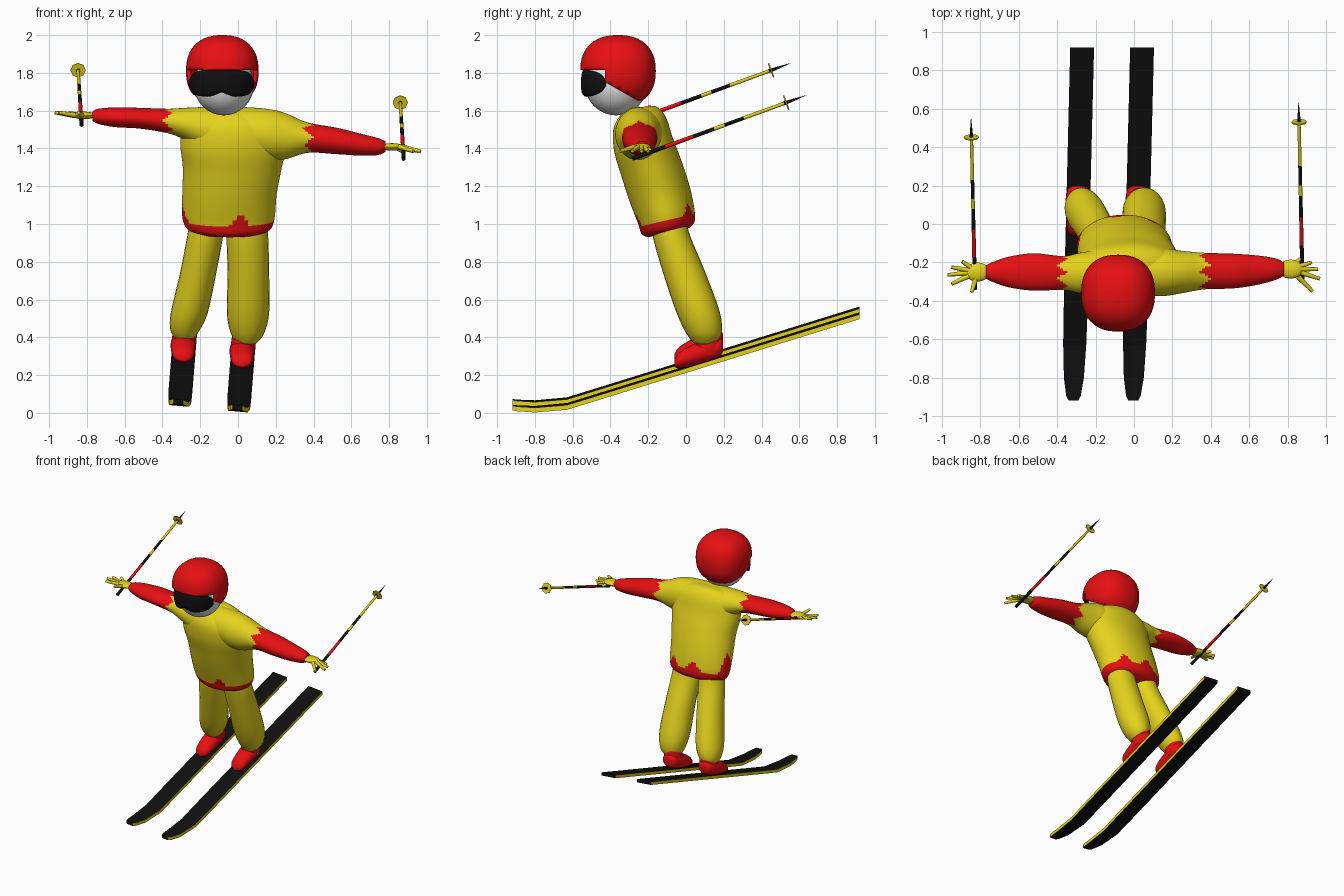
import bpy, bmesh, math
from mathutils import Vector

if "Cube" in bpy.data.objects:
    bpy.data.objects.remove(bpy.data.objects["Cube"])


def material(name, rgb):
    m = bpy.data.materials.new(name)
    m.diffuse_color = (*rgb, 1)
    m.use_nodes = True
    m.node_tree.nodes["Principled BSDF"].inputs["Base Color"].default_value = m.diffuse_color
    return m


YELLOW, RED, BLACK, WHITE = range(4)
MATS = [material("suit yellow", (.78, .65, .012)), material("bright red", (.8, .005, .006)),
        material("black", (.005, .005, .005)), material("face white", (.8, .8, .8))]


def finish(name, bm, mat=None, rule=None, smooth=True):
    """Turn a bmesh into an object, coloured whole or by a face rule."""
    bmesh.ops.recalc_face_normals(bm, faces=bm.faces)
    bm.normal_update()
    for f in bm.faces:
        if rule:
            f.material_index = rule(f)
        elif mat is not None:
            f.material_index = mat
    me = bpy.data.meshes.new(name)
    bm.to_mesh(me)
    bm.free()
    for m in MATS:
        me.materials.append(m)
    ob = bpy.data.objects.new(name, me)
    bpy.context.collection.objects.link(ob)
    if smooth:
        bpy.ops.object.select_all(action='DESELECT')
        ob.select_set(True)
        bpy.context.view_layer.objects.active = ob
        bpy.ops.object.shade_smooth_by_angle(angle=math.radians(50))
    return ob


def spline(rows, steps):
    """Catmull-Rom interpolation of section rows."""
    out = []
    for i in range(len(rows) - 1):
        a, b, c, d = (rows[min(max(i + k, 0), len(rows) - 1)] for k in (-1, 0, 1, 2))
        for s in range(steps):
            t = s / steps
            out.append([q + .5 * t * (r - p + t * (2 * p - 5 * q + 4 * r - s2 + t * (3 * (q - r) + s2 - p)))
                        for p, q, r, s2 in zip(a, b, c, d)])
    return out + [list(rows[-1])]


def loft(name, rows, axis, mat=None, rule=None, n=24, steps=4, tilt=0):
    """Elliptical rings (x, y, z, r1, r2) stacked along an axis."""
    bm = bmesh.new()
    u, v = [k for k in range(3) if k != axis]
    rings = []
    for row in spline(rows, steps):
        ring = []
        for k in range(n):
            a = 2 * math.pi * k / n
            co = row[:3]
            co[u] += row[3] * math.cos(a)
            co[v] += row[4] * math.sin(a)
            co[2] += tilt * (co[1] - row[1])
            ring.append(bm.verts.new(co))
        rings.append(ring)
    for r, s in zip(rings, rings[1:]):
        for k in range(n):
            bm.faces.new((r[k], r[(k + 1) % n], s[(k + 1) % n], s[k]))
    bm.faces.new(rings[0])
    bm.faces.new(rings[-1])
    return finish(name, bm, mat, rule)


def rod(bm, p, q, r1, r2, mat, n=10):
    """Add a tapered cylinder from p to q."""
    p, q = Vector(p), Vector(q)
    new = bmesh.ops.create_cone(bm, cap_ends=True, segments=n, radius1=r1, radius2=r2, depth=(q - p).length)["verts"]
    rot = (q - p).to_track_quat('Z', 'Y')
    for v in new:
        v.co = rot @ v.co + (p + q) / 2
    for f in {f for v in new for f in v.link_faces}:
        f.material_index = mat


def ball(bm, centre, radii, power=2, segs=32):
    """Add a (super)ellipsoid."""
    for v in bmesh.ops.create_uvsphere(bm, u_segments=segs, v_segments=segs // 2, radius=1)["verts"]:
        k = sum(abs(c) ** power for c in v.co) ** (-1 / power)
        v.co = [c + w * k * r for c, w, r in zip(centre, v.co, radii)]


# Jersey body with a toothed red hem: (angle, half width, height) of each tooth
TEETH = [(-76, 14, .075), (180, 32, .17), (100, 16, .08), (52, 16, .07)]


def hem_rule(f):
    c = f.calc_center_median()
    a = math.degrees(math.atan2((c.y + .105) / .15, (c.x + .05) / .245))
    edge = 1.02
    for ang, wide, high in TEETH:
        off = abs((a - ang + 180) % 360 - 180)
        edge = max(edge, 1.02 + high * (1 - off / wide))
    return RED if c.z - .23 * (c.y + .1) < edge else YELLOW


loft("jersey_body", [
    (-.045, -.09, .955, .18, .11), (-.048, -.095, .98, .225, .14), (-.05, -.105, 1.04, .245, .15),
    (-.045, -.14, 1.16, .25, .16), (-.03, -.185, 1.3, .262, .16), (-.025, -.225, 1.42, .28, .155),
    (-.03, -.245, 1.53, .26, .14), (-.05, -.25, 1.595, .17, .1), (-.06, -.25, 1.615, .08, .05),
], 2, rule=hem_rule, n=72, steps=8, tilt=.23)


# Both sleeves in one sweep through the shoulders, red beyond a zigzag line
def sleeve_rule(f):
    c = f.calc_center_median()
    a = math.atan2(c.z - (1.545 if c.x < 0 else 1.46), c.y + .25) / (2 * math.pi) * 6
    zig = abs(a % 1 - .5) * 2
    return RED if abs(c.x) > .345 + .055 * zig else YELLOW


loft("sleeves", [
    (-.77, -.25, 1.57, .035, .025), (-.74, -.25, 1.57, .05, .04), (-.65, -.25, 1.565, .08, .052),
    (-.52, -.25, 1.56, .097, .055), (-.37, -.255, 1.545, .088, .065), (-.28, -.255, 1.53, .105, .085),
    (-.15, -.25, 1.5, .12, .12), (0, -.25, 1.49, .12, .13), (.15, -.25, 1.475, .125, .135),
    (.25, -.25, 1.465, .11, .122), (.37, -.245, 1.457, .095, .08), (.52, -.245, 1.44, .09, .07),
    (.65, -.24, 1.42, .075, .058), (.74, -.235, 1.41, .055, .045), (.78, -.235, 1.41, .035, .028),
], 0, rule=sleeve_rule, n=48, steps=9)

# Trousers
loft("left_leg", [
    (-.165, -.09, 1.02, .09, .09), (-.175, -.075, .93, .095, .1), (-.213, -.005, .73, .096, .113),
    (-.258, .065, .53, .098, .115), (-.28, .093, .44, .078, .093), (-.283, .1, .39, .05, .055),
], 2, YELLOW)
loft("right_leg", [
    (.05, -.09, 1.02, .1, .09), (.05, -.075, .93, .11, .1), (.055, -.005, .73, .11, .113),
    (.053, .065, .53, .112, .115), (.05, .095, .42, .088, .093), (.045, .1, .365, .05, .055),
], 2, YELLOW)

# Boots and skis
for side, x0, lift in (("left", -.29, .03), ("right", .022, 0)):
    loft(side + "_boot_foot", [
        (x0, -.062, .262 + lift, .03, .018), (x0, -.035, .278 + lift, .055, .042),
        (x0, .05, .312 + lift, .066, .058), (x0, .13, .337 + lift, .066, .062),
        (x0, .18, .352 + lift, .056, .052), (x0, .197, .357 + lift, .03, .03)], 1, RED)
    loft(side + "_boot_cuff", [
        (x0 + .003, .115, .31 + lift, .06, .07), (x0 + .005, .118, .35 + lift, .066, .074),
        (x0 + .01, .115, .43 + lift, .06, .07)], 2, RED)

    bm = bmesh.new()
    rows = []
    for y, z, w in ((-.918, .016, .026), (-.895, .012, .038), (-.8, .007, .052), (-.63, .022, .06),
                    (-.5, .062, .062), (.918, .502, .062)):
        xc = x0 - .003 + .025 * y
        rows.append([bm.verts.new((xc + s * w, y, z + lift + h - .09 * s * w))
                     for s, h in ((-1, 0), (1, 0), (1, .025), (-1, .025))])
    for r, s in zip(rows, rows[1:]):
        for k in range(4):
            bm.faces.new((r[k], r[(k + 1) % 4], s[(k + 1) % 4], s[k]))
    bm.faces.new(rows[0])
    bm.faces.new(rows[-1])
    finish(side + "_ski", bm, rule=lambda f: YELLOW if abs(f.normal.x) > .25 else BLACK, smooth=False)

# Open hands with splayed fingers
HANDS = (("left", (-.815, -.25, 1.575), 1.59,
          ((-.895, -.195), (-.95, -.225), (-.97, -.265), (-.95, -.312), (-.845, -.355))),
         ("right", (.815, -.235, 1.408), 1.385,
          ((.865, -.18), (.925, -.2), (.957, -.235), (.967, -.285), (.93, -.35))))
for side, palm, tip_z, tips in HANDS:
    bm = bmesh.new()
    ball(bm, palm, (.065, .05, .02), segs=16)
    for x, y in tips:
        base = (palm[0] + .35 * (x - palm[0]), palm[1] + .35 * (y - palm[1]), palm[2])
        rod(bm, base, (x, y, tip_z), .014, .009, YELLOW, 8)
    finish(side + "_hand", bm, YELLOW)

# Striped poles with basket and spike
STRIPES = ((0, .19, BLACK), (.19, .35, RED), (.35, .47, BLACK), (.47, .53, YELLOW), (.53, .64, BLACK),
           (.64, .87, YELLOW))
for side, p, q in (("left", (-.828, -.34, 1.525), (-.849, .555, 1.852)),
                   ("right", (.877, -.285, 1.345), (.857, .638, 1.682))):
    p, q = Vector(p), Vector(q)
    bm = bmesh.new()
    for a, b, mat in STRIPES:
        rod(bm, p.lerp(q, a), p.lerp(q, b), .0115 - .003 * a, .0115 - .003 * b, mat)
    rod(bm, p.lerp(q, .87), q, .011, .0005, BLACK)
    rod(bm, p.lerp(q, .88), p.lerp(q, .887), .04, .04, YELLOW, 8)
    finish(side + "_pole", bm)

# Head
bm = bmesh.new()
ball(bm, (-.075, -.37, 1.74), (.16, .165, .165))
finish("face", bm, WHITE)

# Helmet shell with the face opening cut along clean edges
bm = bmesh.new()
ball(bm, (-.083, -.36, 1.81), (.192, .2, .19), 2.35, 48)
for co, no in (((0, 0, 1.815), (0, 0, 1)), ((0, -.43, 0), (0, 1, 0)), ((0, -.425, 1.75), (0, .57, 1))):
    bmesh.ops.bisect_plane(bm, geom=bm.verts[:] + bm.edges[:] + bm.faces[:], plane_co=co, plane_no=no)
gone = []
for f in bm.faces:
    c = f.calc_center_median()
    if c.z < 1.815 and not (c.y > -.43 and c.z + .57 * c.y > 1.508):
        gone.append(f)
bmesh.ops.delete(bm, geom=gone, context='FACES')
shell = finish("helmet", bm, RED).modifiers.new("thickness", 'SOLIDIFY')
shell.thickness = .02

# Wrap-around goggles with a nose notch
bm = bmesh.new()
grid = []
for i in range(29):
    t = i / 14 - 1
    a = math.radians(72) * t
    half = .072 * max(1 - abs(t) ** 4, .05) ** .5
    low = -half + .024 * max(0, 1 - abs(t) / .3)
    col = []
    for j in range(7):
        h = low + (half - low) * j / 6
        bulge = 1 - .06 * (h / .072) ** 2
        col.append(bm.verts.new((-.087 + .18 * bulge * math.sin(a), -.37 - .187 * bulge * math.cos(a), 1.745 + h)))
    grid.append(col)
for c, d in zip(grid, grid[1:]):
    for j in range(6):
        bm.faces.new((c[j], d[j], d[j + 1], c[j + 1]))
lens = finish("goggles", bm, BLACK).modifiers.new("thickness", 'SOLIDIFY')
lens.thickness = .025
